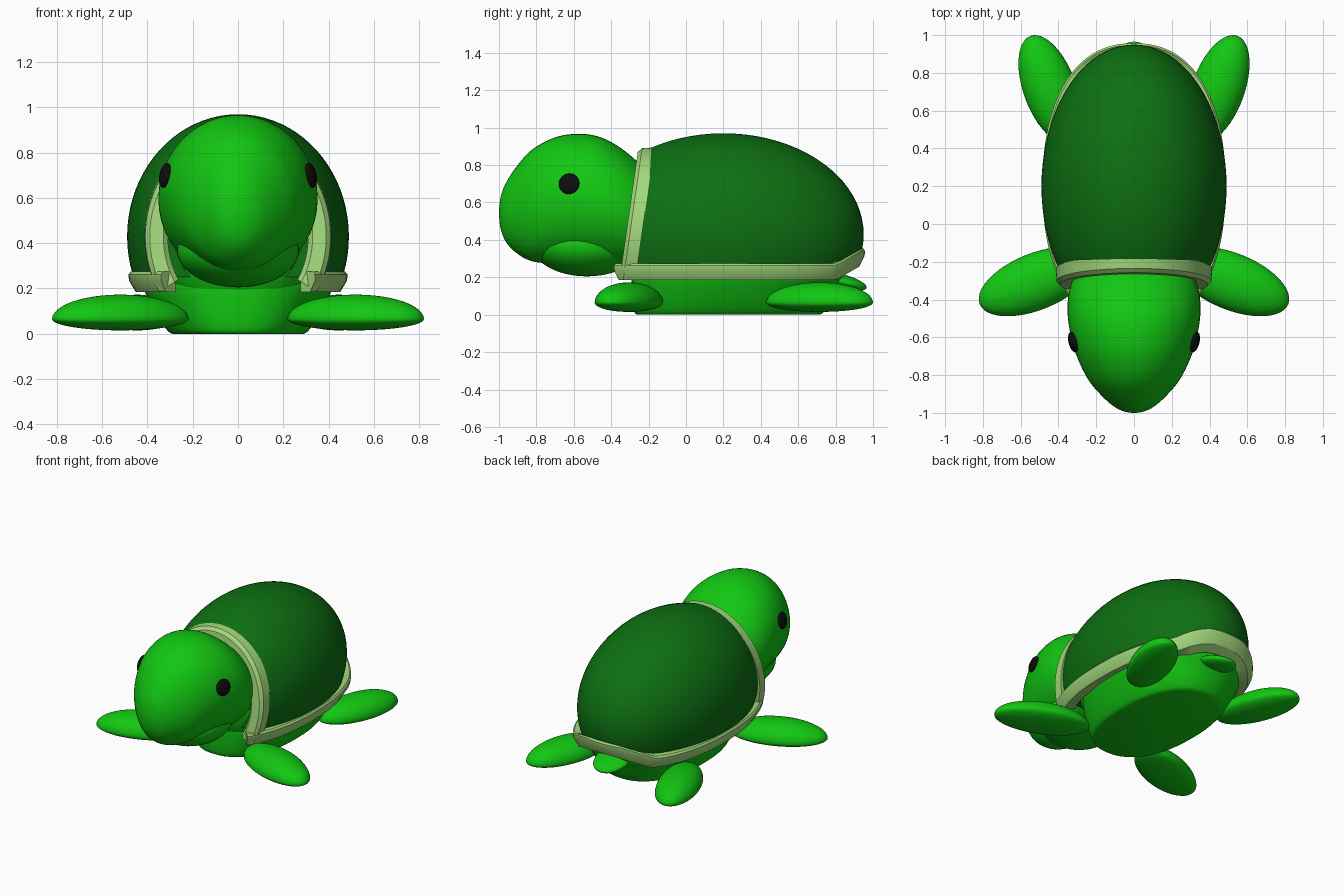
import bpy, bmesh
from math import sin, cos, pi, radians, copysign
from mathutils import Matrix, Vector, Euler

if "Cube" in bpy.data.objects:
    bpy.data.objects.remove(bpy.data.objects["Cube"])


def material(name, rgb):
    m = bpy.data.materials.new(name)
    m.diffuse_color = (*rgb, 1)
    m.use_nodes = True
    m.node_tree.nodes["Principled BSDF"].inputs["Base Color"].default_value = m.diffuse_color
    return m


SKIN = material("skin_green", (0.006, 0.57, 0.006))
SHELL = material("shell_green", (0.004, 0.16, 0.006))
RIM = material("rim_green", (0.36, 0.68, 0.2))
BLACK = material("eye_black", (0.004, 0.004, 0.004))


def finish(name, bm, mat, angle=40):
    bmesh.ops.recalc_face_normals(bm, faces=bm.faces)
    me = bpy.data.meshes.new(name)
    bm.to_mesh(me)
    bm.free()
    for p in me.polygons:
        p.use_smooth = True
    me.set_sharp_from_angle(angle=radians(angle))
    me.materials.append(mat)
    ob = bpy.data.objects.new(name, me)
    bpy.context.collection.objects.link(ob)
    return ob


def loft(name, rings, mat, angle=40):
    """Skin a list of closed rings and cap both ends."""
    bm = bmesh.new()
    vs = [[bm.verts.new(p) for p in r] for r in rings]
    n = len(rings[0])
    for a, b in zip(vs, vs[1:]):
        for i in range(n):
            j = (i + 1) % n
            bm.faces.new((a[i], a[j], b[j], b[i]))
    bm.faces.new(vs[0])
    bm.faces.new(vs[-1])
    return finish(name, bm, mat, angle)


def ball(segments=48):
    bm = bmesh.new()
    bmesh.ops.create_uvsphere(bm, u_segments=segments, v_segments=segments // 2, radius=1)
    return bm


def ellipsoid(name, loc, radii, mat, rot=(0, 0, 0), low=None):
    """Ellipsoid; low gives a different radius for the underside."""
    bm = ball()
    for v in bm.verts:
        rz = low if low and v.co.z < 0 else radii[2]
        v.co = Vector((v.co.x * radii[0], v.co.y * radii[1], v.co.z * rz))
    bm.transform(Matrix.Translation(loc) @ Euler(rot).to_matrix().to_4x4())
    return finish(name, bm, mat)


def spline(rows, steps=5):
    """Catmull-Rom interpolation of profile rows."""
    out = []
    for i in range(len(rows) - 1):
        p = [rows[max(0, min(len(rows) - 1, i + k))] for k in (-1, 0, 1, 2)]
        for s in range(steps):
            t = s / steps
            out.append([b + 0.5 * t * (c - a + t * (2*a - 5*b + 4*c - d + t * (3*(b - c) + d - a)))
                        for a, b, c, d in zip(*p)])
    return out + [list(rows[-1])]


def power(v, n):
    return copysign(abs(v) ** (2 / n), v)


# Head: stations of y, half width, bottom z, top z
profile = [(-1.0, 0.012, 0.53, 0.555), (-0.99, 0.06, 0.455, 0.635), (-0.96, 0.115, 0.385, 0.71),
           (-0.9, 0.18, 0.325, 0.80), (-0.82, 0.245, 0.285, 0.885), (-0.7, 0.303, 0.272, 0.948),
           (-0.58, 0.337, 0.262, 0.967), (-0.46, 0.352, 0.25, 0.95), (-0.34, 0.34, 0.24, 0.885),
           (-0.22, 0.29, 0.26, 0.78), (-0.1, 0.2, 0.33, 0.65)]
rings = []
for y, w, lo, hi in spline(profile):
    rings.append([(w * cos(t), y, (lo + hi) / 2 + (hi - lo) / 2 * sin(t))
                  for t in (2 * pi * k / 48 for k in range(48))])
loft("head", rings, SKIN)

# Lower jaw, set back under the upper lip
ellipsoid("jaw", (0, -0.53, 0.37), (0.27, 0.29, 0.165), SKIN)

# Body: stations of z, half width, front y, back y
profile = [(0.0, 0.29, -0.26, 0.71), (0.012, 0.31, -0.275, 0.735), (0.06, 0.345, -0.285, 0.77),
           (0.14, 0.39, -0.29, 0.81), (0.22, 0.42, -0.29, 0.85), (0.3, 0.39, -0.27, 0.84)]
rings = []
for z, w, f, b in spline(profile, 3):
    rings.append([(w * power(cos(t), 2.3), (f + b) / 2 + (b - f) / 2 * power(sin(t), 2.3), z)
                  for t in (2 * pi * k / 64 for k in range(64))])
loft("body", rings, SKIN)

# Neck filling the shell opening
ellipsoid("neck", (0, -0.12, 0.42), (0.35, 0.22, 0.36), SKIN)

# Tail
ellipsoid("tail", (0, 0.82, 0.18), (0.12, 0.15, 0.04), SKIN, (radians(-14), 0, 0))

# Shell: ellipsoid trimmed at the front, the base and the raised rear edge
bm = ball(80)
bm.transform(Matrix.Translation((0, 0.2, 0.43)) @ Matrix.Diagonal((0.49, 0.75, 0.54, 1)))
for co, no in (((0, -0.26, 0.27), (0, -0.61, 0.05)),
               ((0, 0, 0.25), (0, 0, -1)),
               ((0, 0.8, 0.25), (0, 0.08, -0.15))):
    bmesh.ops.bisect_plane(bm, geom=bm.verts[:] + bm.edges[:] + bm.faces[:],
                           plane_co=co, plane_no=no, clear_outer=True)
    bmesh.ops.holes_fill(bm, edges=[e for e in bm.edges if e.is_boundary], sides=0)
finish("shell", bm, SHELL)

# Rim along the sides and back: section of outward offset and z
section = [(-0.07, 0.185), (-0.01, 0.185), (0.02, 0.235), (0.022, 0.262), (0.012, 0.274), (-0.07, 0.274)]
rings = []
for k in range(81):
    t = radians(-48 + 276 * k / 80)
    ring = []
    for off, z in section:
        y = 0.2 + (0.735 + off) * power(sin(t), 2.3)
        lift = 0.08 * max(0, min(1, (y - 0.8) / 0.14))
        ring.append(((0.462 + off) * power(cos(t), 2.3), y, z + lift))
    rings.append(ring)
loft("side_rim", rings, RIM, 30)

# Rim arch around the neck: section of outward offset and depth
section = [(-0.08, 0.02), (-0.06, 0), (0.0, 0), (0.02, 0.02), (0.024, 0.085), (-0.08, 0.085)]
rings = []
for k in range(61):
    t = radians(-32 + 244 * k / 60)
    ring = []
    for off, d in section:
        z = max(0.187, 0.43 + (0.44 + off) * sin(t))
        ring.append(((0.39 + off) * cos(t), -0.355 + 0.1 * (z - 0.19) / 0.7 + d, z))
    rings.append(ring)
loft("neck_rim", rings, RIM, 30)

# Flippers and eyes on both sides
for side, s in (("right", 1), ("left", -1)):
    ellipsoid("front_flipper_" + side, (s * 0.52, -0.305, 0.065), (0.32, 0.15, 0.108), SKIN,
              (0, 0, s * radians(-22)), low=0.05)
    ellipsoid("back_flipper_" + side, (s * 0.445, 0.714, 0.065), (0.14, 0.3, 0.108), SKIN,
              (0, 0, s * radians(-20)), low=0.05)
    ellipsoid("eye_" + side, (s * 0.322, -0.625, 0.70), (0.022, 0.056, 0.056), BLACK,
              (0, s * radians(-12), s * radians(-14)))
